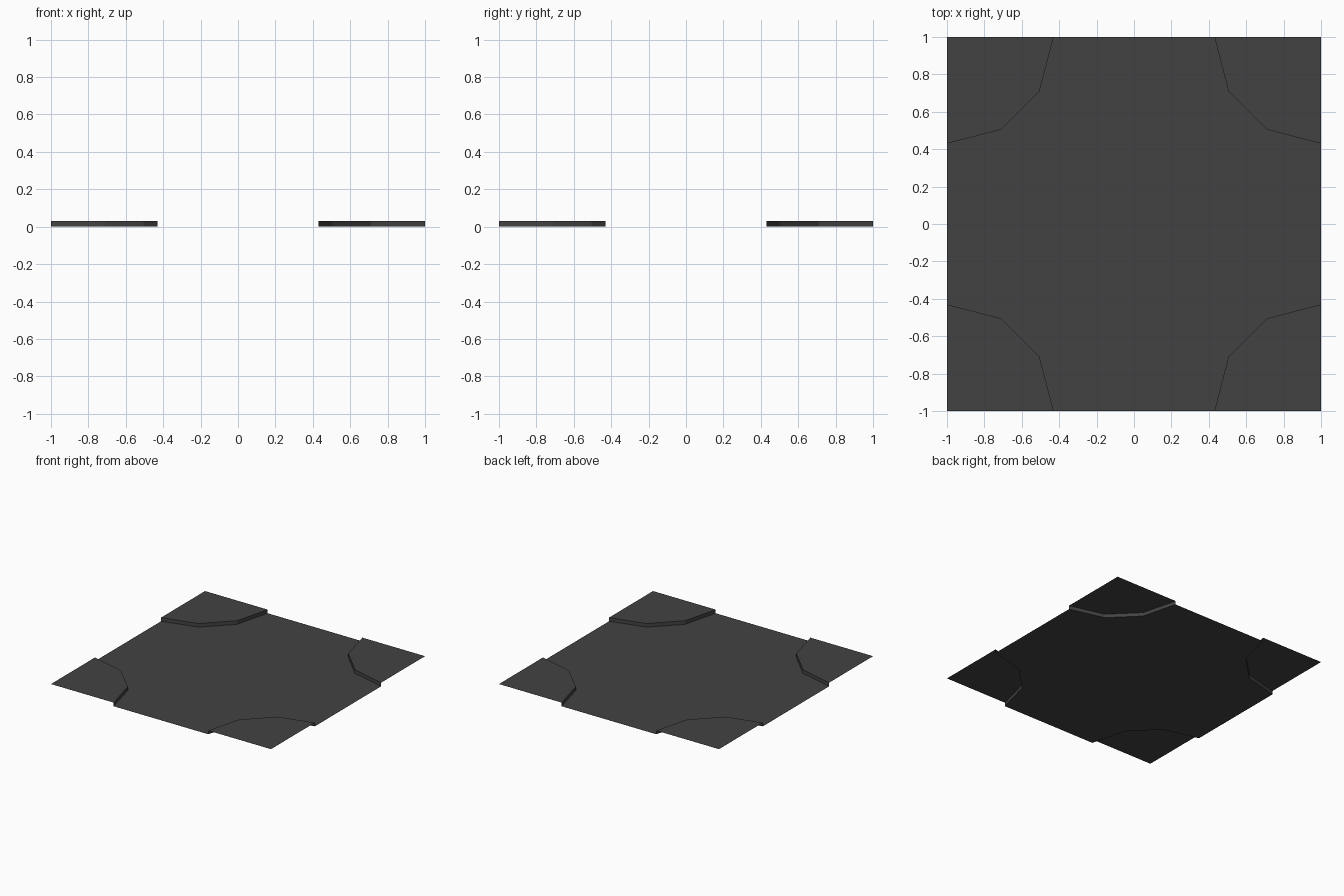
import bpy, bmesh

if "Cube" in bpy.data.objects:
    bpy.data.objects.remove(bpy.data.objects["Cube"])

HEIGHT = 0.03
# Kerb line of the corner at +x +y, from the back edge to the right edge
KERB = [(0.43, 1.0), (0.505, 0.71), (0.71, 0.505), (1.0, 0.43)]

asphalt = bpy.data.materials.new("dark grey asphalt")
asphalt.diffuse_color = (0.055, 0.055, 0.055, 1)
asphalt.use_nodes = True
asphalt.node_tree.nodes["Principled BSDF"].inputs["Base Color"].default_value = asphalt.diffuse_color


def quarter_turn(points, n):
    for _ in range(n):
        points = [(-y, x) for x, y in points]
    return points


def make_object(name, faces):
    bm = bmesh.new()
    for face in faces:
        bm.faces.new([bm.verts.new(p) for p in face])
    bmesh.ops.remove_doubles(bm, verts=bm.verts, dist=1e-5)
    mesh = bpy.data.meshes.new(name)
    bm.to_mesh(mesh)
    bm.free()
    mesh.materials.append(asphalt)
    obj = bpy.data.objects.new(name, mesh)
    bpy.context.collection.objects.link(obj)


# Flat cross-shaped road: the kerb lines of all corners joined counter-clockwise
outline = []
for n in range(4):
    outline += quarter_turn(KERB[::-1], n)
make_object("road", [[(x, y, 0) for x, y in outline]])

# Raised pavement corners: a flat top and a vertical kerb, open outside and below
for n in range(4):
    line = quarter_turn(KERB, n)
    corner = quarter_turn([(1, 1)], n)
    faces = [[(x, y, HEIGHT) for x, y in line + corner]]
    for (ax, ay), (bx, by) in zip(line, line[1:]):
        faces.append([(ax, ay, HEIGHT), (ax, ay, 0), (bx, by, 0), (bx, by, HEIGHT)])
    make_object(f"pavement_corner_{n + 1}", faces)
